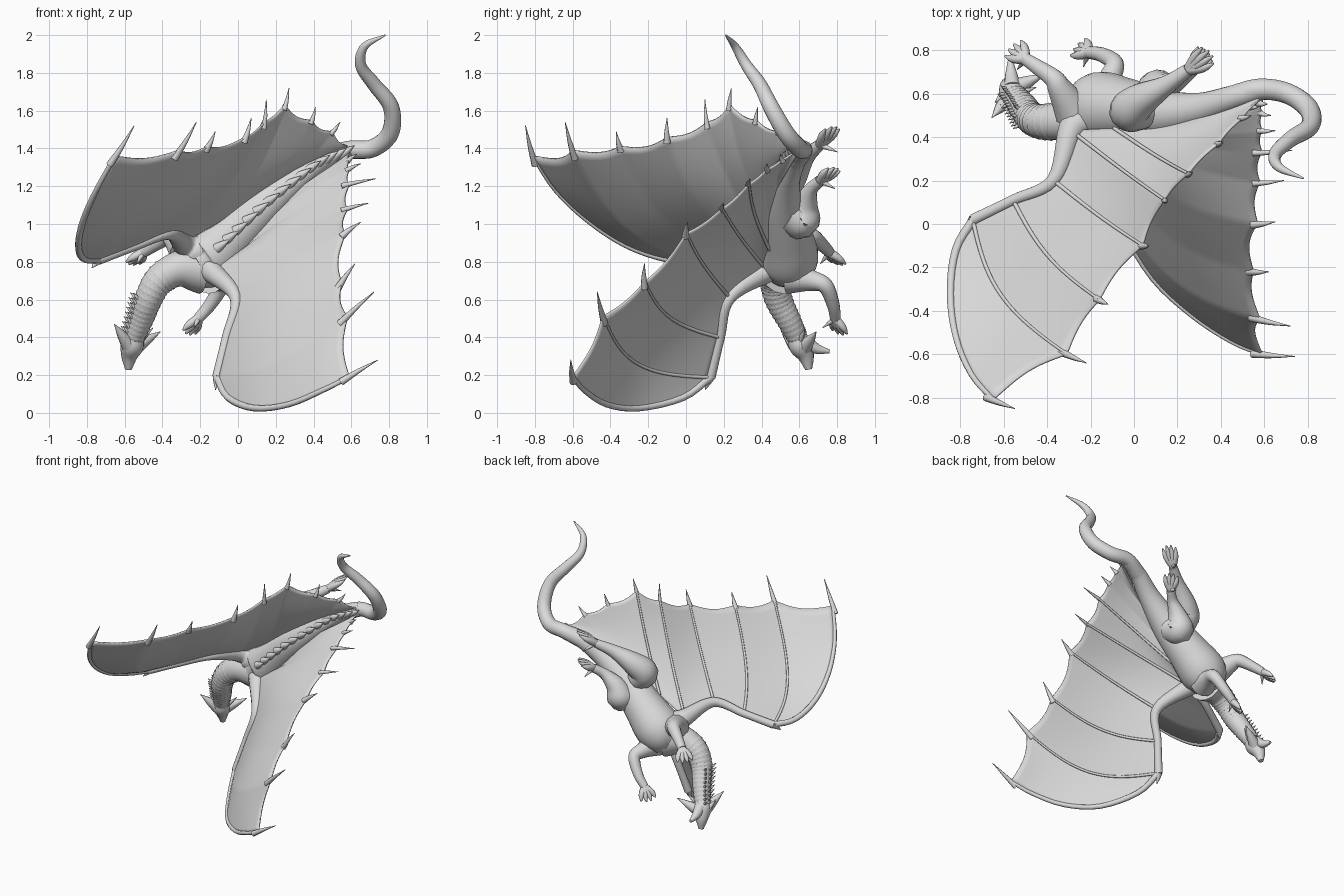
import bpy, bmesh, math
from mathutils import Vector as V

if "Cube" in bpy.data.objects:
    bpy.data.objects.remove(bpy.data.objects["Cube"], do_unlink=True)

stone = bpy.data.materials.new("pale grey")
stone.use_nodes = True
stone.diffuse_color = (0.7, 0.7, 0.7, 1)
stone.node_tree.nodes["Principled BSDF"].inputs["Base Color"].default_value = (0.7, 0.7, 0.7, 1)


def finish(name, bm, angle=60):
    bmesh.ops.recalc_face_normals(bm, faces=bm.faces)
    me = bpy.data.meshes.new(name)
    bm.to_mesh(me)
    bm.free()
    me.materials.append(stone)
    ob = bpy.data.objects.new(name, me)
    bpy.context.collection.objects.link(ob)
    bpy.context.view_layer.objects.active = ob
    for o in bpy.context.selected_objects:
        o.select_set(False)
    ob.select_set(True)
    bpy.ops.object.shade_smooth_by_angle(angle=math.radians(angle))
    return ob


def smooth(pts, steps):
    """Catmull-Rom through points of any dimension."""
    pts = [V(p) for p in pts]
    p = [pts[0] * 2 - pts[1]] + pts + [pts[-1] * 2 - pts[-2]]
    out = []
    for i in range(1, len(p) - 2):
        a, b, c, d = p[i - 1:i + 3]
        for s in range(steps):
            t = s / steps
            out.append((b * 2 + (c - a) * t + (a * 2 - b * 5 + c * 4 - d) * t * t
                        + (b * 3 - a - c * 3 + d) * t ** 3) / 2)
    return out + [pts[-1]]


def add_tube(bm, pts, steps=5, sides=10):
    """Tapered tube through (x, y, z, radius) points."""
    path = smooth(pts, steps)
    pos = [V(q[:3]) for q in path]
    rings, side = [], V((0.31, 0.9, 0.27))
    for i, q in enumerate(path):
        d = (pos[min(i + 1, len(pos) - 1)] - pos[max(i - 1, 0)]).normalized()
        side = (side - d * side.dot(d)).normalized()
        up = d.cross(side)
        r = max(q[3], 0.002)
        rings.append([bm.verts.new(pos[i] + (side * math.cos(a) + up * math.sin(a)) * r)
                      for a in (math.tau * k / sides for k in range(sides))])
    for a, b in zip(rings, rings[1:]):
        for k in range(sides):
            n = (k + 1) % sides
            bm.faces.new((a[k], a[n], b[n], b[k]))
    bm.faces.new(rings[0])
    bm.faces.new(rings[-1])


def tube(name, pts, steps=6, sides=16):
    bm = bmesh.new()
    add_tube(bm, pts, steps, sides)
    return finish(name, bm)


def spike(bm, a, b, r, bend=(0, 0, 0)):
    a, b = V(a), V(b)
    m = (a + b) / 2 + V(bend)
    add_tube(bm, [(*a, r), (*m, r * 0.6), (*b, 0.001)], 3, 8)


# Body, neck and tail
spine = [(-0.24, 0.51, 0.77, 0.12), (-0.16, 0.54, 0.82, 0.16), (-0.03, 0.53, 0.94, 0.14),
         (0.13, 0.51, 1.09, 0.11), (0.3, 0.53, 1.23, 0.075), (0.45, 0.58, 1.34, 0.057), (0.58, 0.62, 1.39, 0.05)]
tube("body", spine, 6, 24)
neck = [(-0.2, 0.52, 0.76, 0.13), (-0.32, 0.48, 0.76, 0.095), (-0.42, 0.47, 0.7, 0.08),
        (-0.475, 0.49, 0.6, 0.072), (-0.51, 0.54, 0.5, 0.064), (-0.55, 0.59, 0.4, 0.054)]
tube("neck", neck)
tube("tail", [spine[-2], spine[-1], (0.71, 0.6, 1.4, 0.048), (0.805, 0.53, 1.48, 0.047), (0.81, 0.45, 1.62, 0.043),
              (0.72, 0.39, 1.74, 0.037), (0.65, 0.32, 1.84, 0.03), (0.67, 0.26, 1.94, 0.021), (0.78, 0.21, 2.0, 0.004)])

# Low ring ridges around the neck
bm = bmesh.new()
ring_path = smooth(neck, 4)
for p, q in zip(ring_path[6:], ring_path[7:]):
    m = (p + q) / 2
    add_tube(bm, [(*p[:3], p[3] * 0.97), (*m[:3], m[3] * 1.05), (*q[:3], q[3] * 0.97)], 1, 16)
finish("neck_ridges", bm)

# Overlapping back crest and neck frill
bm = bmesh.new()
for p in smooth(spine, 3)[5:]:
    c = V(p[:3]) - V((0, p[3] * 0.95, 0))
    spike(bm, c - V((0.035, 0, 0.025)), c + V((0.035, -0.02, 0.025)), 0.028, (0, -0.008, 0))
finish("back_crest", bm)
bm = bmesh.new()
for p in ring_path[12:]:
    c = V(p[:3])
    for y in (-0.5, 0.1, 0.6):
        out = V((-0.8, y, 0.1)).normalized()
        spike(bm, c + out * p[3] * 0.9, c + out * (p[3] + 0.025) + V((0, 0, 0.025)), 0.012)
finish("neck_frill", bm)

# Head with open jaws and horns
tube("skull", [(-0.545, 0.58, 0.42, 0.045), (-0.56, 0.605, 0.36, 0.062), (-0.575, 0.635, 0.3, 0.044), (-0.58, 0.65, 0.23, 0.018)])
tube("lower_jaw", [(-0.56, 0.63, 0.38, 0.04), (-0.565, 0.69, 0.34, 0.028), (-0.57, 0.76, 0.325, 0.01)])
bm = bmesh.new()
spike(bm, (-0.58, 0.58, 0.36), (-0.655, 0.49, 0.47), 0.042)
spike(bm, (-0.54, 0.63, 0.35), (-0.41, 0.69, 0.43), 0.042)
spike(bm, (-0.6, 0.6, 0.36), (-0.64, 0.56, 0.43), 0.02)
spike(bm, (-0.53, 0.6, 0.37), (-0.45, 0.63, 0.45), 0.02)
finish("horns", bm)


# Limbs: joints carry a radius, digits fan out past the last joint
def limb(name, joints, tip, span):
    bm = bmesh.new()
    add_tube(bm, joints, 5, 14)
    w, t = V(joints[-1][:3]), V(tip)
    d = t - w
    across = d.cross(V(joints[-2][:3]) - w + V((0, 0, 0.1))).normalized()
    for k in (-1.5, -0.5, 0.5, 1.5):
        end = t + across * span * k - d * abs(k) * 0.12
        add_tube(bm, [(*w, 0.025), (*((w * 0.45 + end * 0.55) + across * 0.006 * k), 0.02), (*end, 0.005)], 3, 8)
    spur = w + d * 0.3 - across * span * 1.6 + d.cross(across) * 0.5
    spike(bm, w, spur, 0.018)
    finish(name, bm)


limb("front_leg_left", [(-0.15, 0.55, 0.72, 0.09), (-0.11, 0.67, 0.7, 0.055), (-0.09, 0.74, 0.67, 0.042),
                        (-0.15, 0.78, 0.57, 0.034), (-0.21, 0.79, 0.5, 0.028)], (-0.27, 0.82, 0.41), 0.034)
limb("front_leg_right", [(-0.28, 0.52, 0.86, 0.09), (-0.34, 0.62, 0.92, 0.058), (-0.37, 0.67, 0.93, 0.045),
                         (-0.44, 0.72, 0.89, 0.036), (-0.5, 0.76, 0.85, 0.029)], (-0.57, 0.82, 0.78), 0.034)
limb("hind_leg_left", [(0.14, 0.53, 1.05, 0.085), (0.11, 0.61, 1.02, 0.1), (0.14, 0.63, 1.1, 0.07),
                       (0.21, 0.66, 1.18, 0.038), (0.27, 0.71, 1.23, 0.03)], (0.34, 0.8, 1.3), 0.03)
limb("hind_leg_right", [(0.04, 0.52, 1.14, 0.085), (-0.02, 0.52, 1.2, 0.095), (0.03, 0.57, 1.27, 0.08),
                        (0.15, 0.64, 1.36, 0.045), (0.25, 0.71, 1.42, 0.03)], (0.36, 0.79, 1.52), 0.03)


# Wings: each rib runs from a root on the arm or flank to a trailing point, ending in a spike
def wing(side, sign, shoulder, elbow, wrist, edge, ends, tips, bulge, swell):
    forearm = V(wrist).lerp(V(elbow), 0.5)
    flank = [V((x + 0.6 * sign * r * 0.7, y - 0.65 * r, z - 0.78 * sign * r * 0.7)) for x, y, z, r in spine[2:]]
    roots = [wrist, wrist, forearm, elbow, shoulder] + flank[:3] + flank[4:]
    n = 12
    ribs = [smooth([wrist] + edge + [ends[0]], 4)]
    m = len(ribs[0]) - 1
    for i in range(1, len(ends)):
        a, b = V(roots[i]), V(ends[i])
        k = max(0, 1.4 - i * 0.45)
        ribs.append([a.lerp(b, j / m) + (V(bulge) * k + V(swell)) * math.sin(math.pi * j / m) * min(1, (b - a).length * 1.5)
                     for j in range(m + 1)])
    # Scalloped membrane
    bm = bmesh.new()
    cols = []
    for i in range(len(ribs) - 1):
        for s in range(n if i < len(ribs) - 2 else n + 1):
            t = s / n
            col = []
            for j in range(m + 1):
                v = j / m
                p = ribs[i][j].lerp(ribs[i + 1][j], t)
                chord = ribs[i][m].lerp(ribs[i + 1][m], t) - ribs[i][0].lerp(ribs[i + 1][0], t)
                width = (ribs[i][m] - ribs[i + 1][m]).length
                arc = math.sin(math.pi * t)
                p = p - chord.normalized() * arc * width * 0.1 * v ** 4 + V(swell) * arc * v * width * 0.4
                col.append(bm.verts.new(p))
            cols.append(col)
    for a, b in zip(cols, cols[1:]):
        for j in range(m):
            bm.faces.new((a[j], a[j + 1], b[j + 1], b[j]))
    bmesh.ops.remove_doubles(bm, verts=bm.verts, dist=0.0005)
    ob = finish("wing_membrane_" + side, bm)
    mod = ob.modifiers.new("thickness", "SOLIDIFY")
    mod.thickness, mod.offset = 0.01, 0
    # Ribs raised on the underside, and trailing spikes
    bm = bmesh.new()
    under = V(swell).normalized() * -0.007
    for i, rib in enumerate(ribs[:-1]):
        r0, r1 = (0.022, 0.012) if i == 0 else (0.01, 0.007)
        if i < 6:
            shift = under if i else V((0, 0, 0))
            add_tube(bm, [(*(p + shift), r0 + (r1 - r0) * j / m) for j, p in enumerate(rib)], 1, 8)
        d = V(tips[i]) - rib[-1]
        spike(bm, rib[-1] - d * 0.3, tips[i], 0.02 if i < 4 else 0.016, V(swell) * 0.12)
    finish("wing_ribs_" + side, bm)
    # Arm and wrist claw
    tube("wing_arm_" + side, [(*V(shoulder).lerp(V(spine[1][:3]), 0.5), 0.095), (*shoulder, 0.062),
                              (*elbow, 0.034), (*forearm, 0.026), (*wrist, 0.027)], 6, 14)
    bm = bmesh.new()
    out = (V(wrist) - V(elbow)).normalized()
    spike(bm, wrist, V(wrist) + out * 0.04 + V((0, -0.02, -0.03)), 0.025)
    finish("wrist_claw_" + side, bm)


wing("right", -1, (-0.29, 0.43, 0.9), (-0.37, 0.2, 0.95), (-0.74, 0.02, 0.81),
     [(-0.82, -0.12, 0.82), (-0.845, -0.32, 0.89), (-0.82, -0.52, 1.02), (-0.75, -0.69, 1.18)],
     [(-0.65, -0.81, 1.36), (-0.31, -0.6, 1.39), (-0.16, -0.35, 1.41), (0.04, -0.1, 1.46), (0.14, 0.11, 1.54),
      (0.25, 0.23, 1.63), (0.39, 0.37, 1.55), (0.5, 0.49, 1.49), (0.58, 0.57, 1.41)],
     [(-0.55, -0.85, 1.52), (-0.22, -0.64, 1.54), (-0.12, -0.37, 1.49), (0.07, -0.1, 1.56), (0.15, 0.1, 1.66),
      (0.27, 0.24, 1.72), (0.41, 0.38, 1.62), (0.54, 0.5, 1.54)],
     (-0.11, -0.02, -0.08), (0.02, -0.02, -0.03))
wing("left", 1, (-0.14, 0.43, 0.75), (-0.01, 0.23, 0.61), (-0.11, 0.13, 0.19),
     [(-0.05, -0.02, 0.08), (0.09, -0.25, 0.025), (0.27, -0.42, 0.045), (0.45, -0.54, 0.12)],
     [(0.59, -0.6, 0.19), (0.58, -0.44, 0.51), (0.55, -0.22, 0.69), (0.57, 0, 0.95), (0.58, 0.19, 1.08),
      (0.59, 0.33, 1.21), (0.59, 0.43, 1.29), (0.59, 0.51, 1.34), (0.59, 0.57, 1.38)],
     [(0.74, -0.61, 0.28), (0.72, -0.47, 0.64), (0.62, -0.22, 0.79), (0.65, 0.01, 1.01), (0.69, 0.2, 1.11),
      (0.73, 0.34, 1.24), (0.65, 0.43, 1.32), (0.63, 0.5, 1.37)],
     (-0.03, -0.08, -0.11), (-0.024, -0.024, 0.014))
